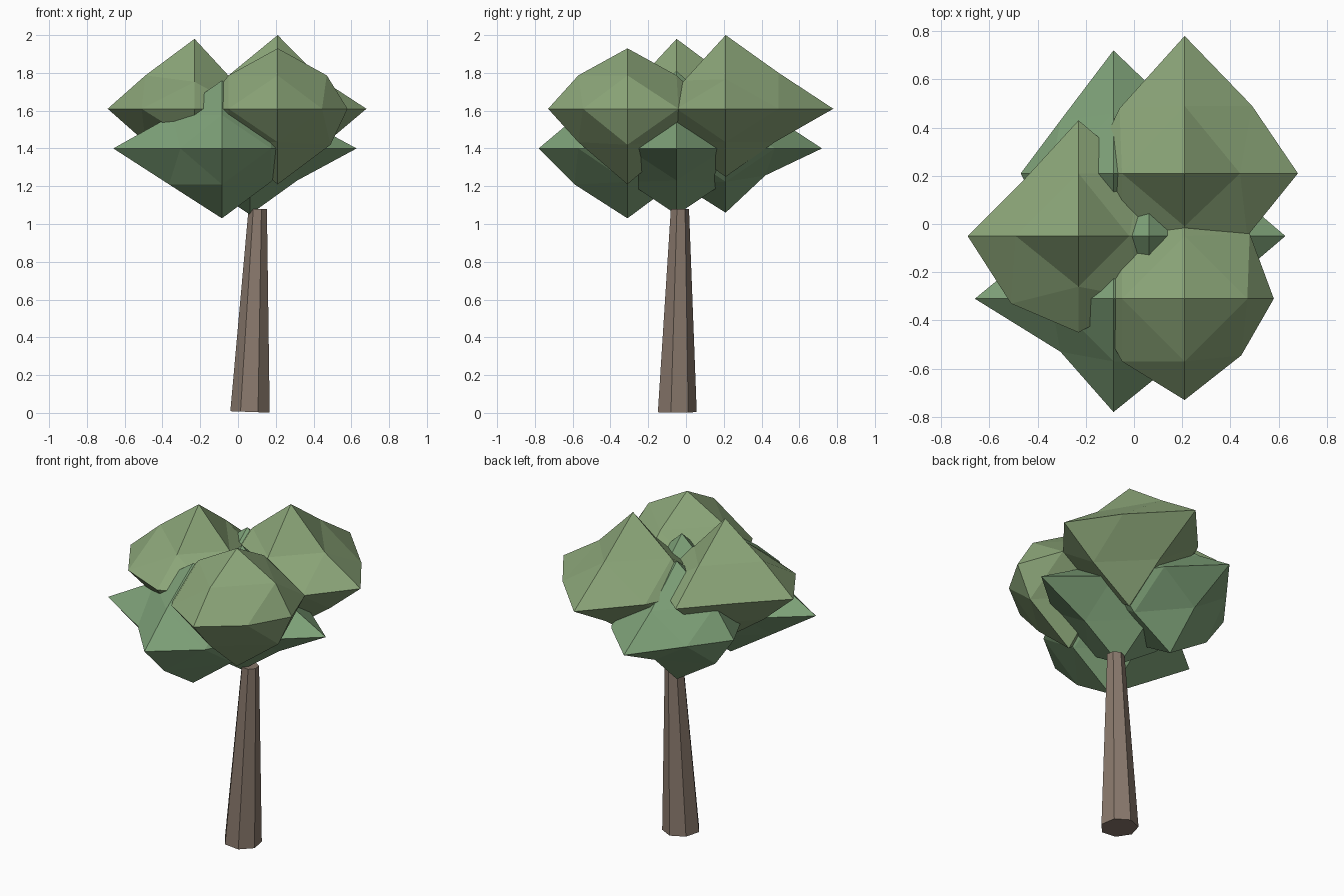
import bpy, bmesh, math
from mathutils import Vector

if "Cube" in bpy.data.objects:
    bpy.data.objects.remove(bpy.data.objects["Cube"])


def material(name, rgb):
    m = bpy.data.materials.new(name)
    m.diffuse_color = (*rgb, 1)
    m.use_nodes = True
    m.node_tree.nodes["Principled BSDF"].inputs["Base Color"].default_value = m.diffuse_color
    return m


def finish(name, bm, mat):
    bmesh.ops.recalc_face_normals(bm, faces=bm.faces)
    me = bpy.data.meshes.new(name)
    bm.to_mesh(me)
    bm.free()
    me.materials.append(mat)
    ob = bpy.data.objects.new(name, me)
    bpy.context.collection.objects.link(ob)
    return ob


def leaf_clump(name, center, tips, bulges, mat):
    """Once-divided octahedron. tips: reach along +x -x +y -y +z -z;
    bulges: reach of the edge midpoints, keyed by sign triple."""
    bm = bmesh.new()
    c = Vector(center)
    cache = {}

    def vert(key):
        if key not in cache:
            axes = [i for i in range(3) if key[i]]
            if len(axes) == 1:
                a = axes[0]
                reach = tips[2 * a + (key[a] < 0)]
                off = Vector(key) * reach
            else:
                d = bulges.get(key, 0.26)
                off = Vector((key[0] * d, key[1] * d, key[2] * d * 0.68))
            cache[key] = bm.verts.new(c + off)
        return cache[key]

    for sx in (1, -1):
        for sy in (1, -1):
            for sz in (1, -1):
                x, y, z = (sx, 0, 0), (0, sy, 0), (0, 0, sz)
                xy, yz, xz = (sx, sy, 0), (0, sy, sz), (sx, 0, sz)
                for tri in ((x, xy, xz), (y, yz, xy), (z, xz, yz), (xy, yz, xz)):
                    bm.faces.new([vert(k) for k in tri])
    return finish(name, bm, mat)


bark = material("bark", (0.25, 0.19, 0.15))
leaf_light = material("leaf_light", (0.26, 0.38, 0.19))
leaf_dark = material("leaf_dark", (0.21, 0.36, 0.19))

# Trunk: leaning, tapered seven-sided prism
bm = bmesh.new()
rings = []
for cx, cy, z, r, tilt in ((0.065, -0.05, 0.005, 0.107, -0.004), (0.105, -0.034, 1.08, 0.05, 0)):
    ring = []
    for i in range(7):
        a = math.radians(241) + i * math.tau / 7
        ring.append(bm.verts.new((cx + r * math.cos(a), cy + r * math.sin(a),
                                  z + tilt * math.cos(a))))
    rings.append(ring)
for i in range(7):
    j = (i + 1) % 7
    bm.faces.new((rings[0][i], rings[0][j], rings[1][j], rings[1][i]))
bm.faces.new(rings[0])
bm.faces.new(rings[1])
finish("trunk", bm, bark)

# Upper ring of leaf clumps
leaf_clump("upper_clump_back", (0.21, 0.21, 1.61), (.47, .40, .57, .45, .39, .36),
           {(1, 1, 0): .28, (-1, 1, 0): .27, (0, 1, 1): .28, (1, 0, 1): .23,
            (0, -1, 1): .22}, leaf_light)
leaf_clump("upper_clump_front", (0.21, -0.31, 1.61), (.37, .40, .45, .42, .32, .40),
           {(1, -1, 0): .235, (1, 1, 0): .27, (1, 0, -1): .28}, leaf_light)
leaf_clump("upper_clump_left", (-0.23, -0.05, 1.61), (.46, .46, .48, .40, .37, .36),
           {(-1, 1, 0): .23, (-1, -1, 0): .28, (1, 0, 1): .21, (0, -1, 1): .21},
           leaf_light)

# Lower leaf clumps
leaf_clump("lower_clump_front", (-0.085, -0.31, 1.40), (.40, .575, .45, .47, .36, .37),
           {(-1, -1, 0): .22, (-1, 0, -1): .28, (0, -1, -1): .28}, leaf_dark)
leaf_clump("lower_clump_back", (-0.085, 0.21, 1.40), (.42, .385, .51, .45, .38, .34),
           {(-1, 1, 0): .22, (0, 1, -1): .21, (0, 1, 1): .25}, leaf_dark)
leaf_clump("lower_clump_middle", (0.063, -0.05, 1.40), (.565, .45, .45, .45, .41, .35),
           {(1, 0, -1): .25, (1, 0, 1): .25}, leaf_dark)
